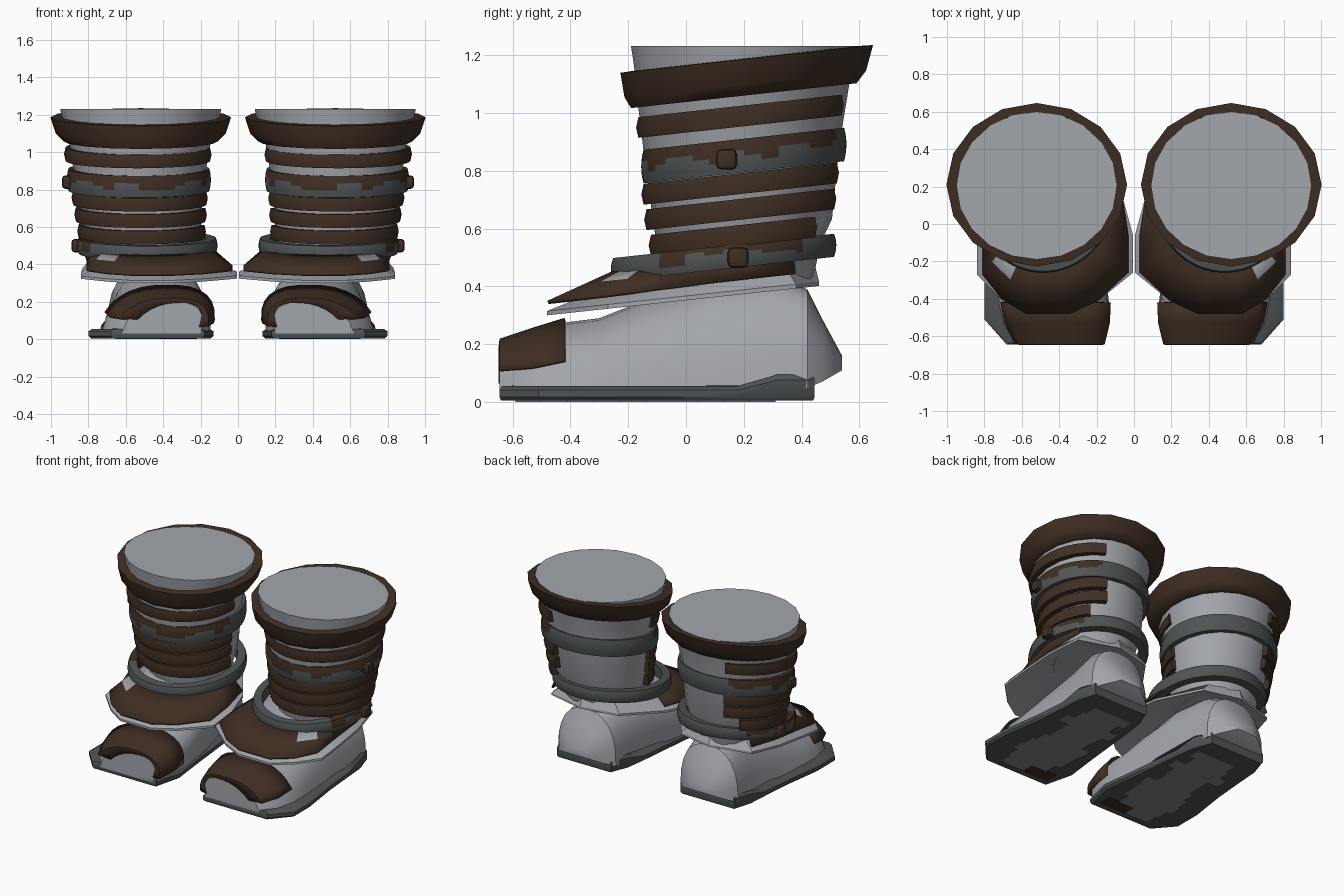
import bpy, bmesh, math, random
from mathutils import Vector

random.seed(4)
cube = bpy.data.objects.get("Cube")
if cube:
    bpy.data.objects.remove(cube, do_unlink=True)


def material(name, rgb):
    m = bpy.data.materials.new(name)
    m.use_nodes = True
    m.diffuse_color = (*rgb, 1)
    m.node_tree.nodes["Principled BSDF"].inputs["Base Color"].default_value = (*rgb, 1)
    return m


CLOTH = material("pale grey cloth", (0.365, 0.38, 0.41))
LEATHER = material("dark brown leather", (0.05, 0.028, 0.017))
STRAP = material("slate grey strap", (0.078, 0.088, 0.088))
TREAD = material("worn tread grey", (0.23, 0.235, 0.24))


def finish(name, bm, mats, angle=40, solid=0):
    """Make the left-hand part and mirror it for the other boot."""
    bmesh.ops.recalc_face_normals(bm, faces=bm.faces)
    mesh = bpy.data.meshes.new(name)
    bm.to_mesh(mesh)
    bm.free()
    for m in mats:
        mesh.materials.append(m)
    ob = bpy.data.objects.new(name, mesh)
    bpy.context.collection.objects.link(ob)
    bpy.ops.object.select_all(action="DESELECT")
    ob.select_set(True)
    bpy.context.view_layer.objects.active = ob
    bpy.ops.object.shade_smooth_by_angle(angle=math.radians(angle))
    if solid:
        ob.modifiers.new("Thickness", "SOLIDIFY").thickness = solid
    ob.modifiers.new("Pair", "MIRROR").use_mirror_merge = False


def loft(name, rings, mats, closed=True, caps=(True, True), tube=False,
         rule=None, angle=40, solid=0):
    """Skin a list of point rings; tube also joins the last ring to the first."""
    bm = bmesh.new()
    rows = [[bm.verts.new(p) for p in r] for r in rings]
    n = len(rows[0])
    pairs = list(zip(rows, rows[1:] + rows[:1])) if tube else list(zip(rows, rows[1:]))
    for j, (a, b) in enumerate(pairs):
        for i in range(n if closed else n - 1):
            k = (i + 1) % n
            f = bm.faces.new((a[i], a[k], b[k], b[i]))
            if rule:
                f.material_index = rule(i, j)
    if tube and not closed:
        bm.faces.new([r[0] for r in rows])
        bm.faces.new([r[-1] for r in rows])
    elif not tube:
        for use, r in zip(caps, (rows[0], rows[-1])):
            if use:
                bm.faces.new(r)
    finish(name, bm, mats, angle, solid)


def ring(cx, cy, rx, ry, z, slope=0.11, n=20, start=0, end=360):
    full = end - start == 360
    pts = []
    for i in range(n):
        a = math.radians(start + (end - start) * i / (n if full else n - 1))
        y = cy + ry * math.sin(a)
        pts.append(Vector((cx + rx * math.cos(a), y, z + slope * (y - 0.2))))
    return pts


# Leg shaft with a level top
loft("boot_shaft", [ring(0.5, 0.19, 0.25, 0.25, 0.4), ring(0.505, 0.19, 0.29, 0.275, 0.52),
                    ring(0.515, 0.2, 0.315, 0.305, 0.6),
                    ring(0.525, 0.195, 0.345, 0.335, 0.85), ring(0.525, 0.2, 0.38, 0.365, 1.06),
                    ring(0.52, 0.21, 0.42, 0.385, 1.17),
                    ring(0.52, 0.205, 0.43, 0.395, 1.231, 0)], [CLOTH])

# Flared top cuff
loft("top_cuff", [ring(0.52, 0.2, 0.37, 0.36, 1.06, n=16), ring(0.52, 0.2, 0.415, 0.39, 1.06, n=16),
                  ring(0.52, 0.205, 0.455, 0.418, 1.1, n=16), ring(0.52, 0.21, 0.483, 0.437, 1.186, n=16),
                  ring(0.52, 0.21, 0.42, 0.39, 1.188, n=16)], [LEATHER], tube=True, angle=50)


def band(name, cx, cy, rx, ry, z, h, mats, start=-175, end=60, n=26, rule=None, levels=2):
    """A wrapped strip with a slightly bulging outer face."""
    rings = [ring(cx, cy, rx - 0.06, ry - 0.06, z - h, n=n, start=start, end=end)]
    for k in range(levels + 1):
        t = 2 * k / levels - 1
        g = -0.008 * t * t
        rings.append(ring(cx, cy, rx + g, ry + g, z + h * t, n=n, start=start, end=end))
    rings.append(ring(cx, cy, rx - 0.06, ry - 0.06, z + h, n=n, start=start, end=end))
    loft(name, rings, mats, closed=end - start == 360, tube=True, rule=rule)


# Leather wraps over the front and outer side
for name, cx, rx, ry, z, h, end in (("wrap_top", 0.535, 0.395, 0.373, 0.99, 0.036, 68),
                                    ("wrap_middle", 0.525, 0.365, 0.355, 0.757, 0.036, 68),
                                    ("wrap_lower", 0.52, 0.355, 0.345, 0.668, 0.036, 68),
                                    ("wrap_bottom", 0.515, 0.345, 0.33, 0.578, 0.036, 50)):
    band(name, cx, 0.2, rx, ry, z, h, [LEATHER], end=end)


# Straps all round, with ragged leather covering the upper edge in front
def ragged(n, first, last, depths):
    depth = [random.choice(depths) for _ in range(n // 2 + 1)]

    def rule(i, j):
        deg = 360 * i / n - 180
        return 1 if first < deg < last and j > depth[i // 2] else 0
    return rule


band("upper_strap", 0.53, 0.2, 0.385, 0.355, 0.853, 0.058, [STRAP, LEATHER], -180, 180, 72,
     ragged(72, -175, 65, (2, 3, 4, 4)), 6)
band("ankle_strap", 0.485, 0.13, 0.375, 0.39, 0.508, 0.04, [STRAP, LEATHER], -180, 180, 72,
     ragged(72, -38, 45, (2, 3, 4, 5)), 6)

# Round studs on the outer side
for name, x, y, z in (("upper_stud", 0.905, 0.14, 0.84), ("ankle_stud", 0.855, 0.18, 0.5)):
    bm = bmesh.new()
    bmesh.ops.create_cube(bm, size=0.072)
    bmesh.ops.bevel(bm, geom=bm.edges[:], offset=0.018, segments=2, affect="EDGES", profile=0.5)
    bmesh.ops.translate(bm, verts=bm.verts, vec=(x, y, z))
    finish(name, bm, [LEATHER])

# Ankle skirt: polygonal flare, ordered outer back, front, inner, back
OUTLINE = [(0.78, 0.38), (0.83, 0.15), (0.84, -0.1), (0.84, -0.27), (0.71, -0.4), (0.58, -0.48),
           (0.34, -0.48), (0.19, -0.41), (0.005, -0.26), (0.005, -0.06), (0.06, 0.14),
           (0.24, 0.4), (0.5, 0.46)]


def skirt_ring(lift, scale=1.0, low=0.0, high=1.0):
    c = Vector((0.45, 0))
    pts = [c + (Vector(p) - c) * scale for p in OUTLINE]
    return [Vector((max(low, min(p.x, high)), p.y, 0.352 + lift + 0.108 * p.y)) for p in pts]


def ankle_ring(rx, ry, z):
    out = []
    for x, y in OUTLINE:
        a = math.atan2(y - 0.13, x - 0.49)
        py = 0.13 + ry * math.sin(a)
        out.append(Vector((0.49 + rx * math.cos(a), py, z + 0.1 * (py - 0.2))))
    return out


loft("ankle_skirt", [skirt_ring(0.03, 0.75), skirt_ring(0), skirt_ring(0.015),
                     ankle_ring(0.25, 0.31, 0.475)], [CLOTH], angle=25)

# Leather instep flap with one worn patch below the strap
hem, collar = skirt_ring(0.05, 1, 0.03, 0.81)[:11], ankle_ring(0.345, 0.37, 0.505)[:11]
middle = [a.lerp(b, 0.55) for a, b in zip(hem, collar)]
loft("instep_flap", [hem, middle, collar], [LEATHER, CLOTH], closed=False, caps=(False, False),
     rule=lambda i, j: int(i == 3 and j == 1), angle=25, solid=0.012)


# Foot: arched sections from toe to heel
def arch(y, x0, x1, low, top, t0=0, t1=180, n=13, skew=0.06):
    pts = []
    for i in range(n):
        t = math.radians(t0 + (t1 - t0) * i / (n - 1))
        s, c = math.sin(t), math.cos(t)
        x = (x0 + x1) / 2 + (x1 - x0) / 2 * math.copysign(abs(c) ** 0.8, c) - skew * s
        pts.append(Vector((x, y, low + (top - low) * max(s, 0) ** 0.8)))
    return pts


loft("foot", [arch(-0.645, 0.2, 0.62, 0.03, 0.2), arch(-0.55, 0.16, 0.7, 0.03, 0.24),
              arch(-0.42, 0.15, 0.73, 0.03, 0.275), arch(-0.3, 0.16, 0.73, 0.03, 0.29),
              arch(-0.15, 0.18, 0.72, 0.03, 0.35), arch(0.1, 0.22, 0.7, 0.03, 0.42),
              arch(0.3, 0.24, 0.7, 0.03, 0.44, skew=0.02), arch(0.42, 0.25, 0.7, 0.05, 0.39, skew=0),
              arch(0.47, 0.3, 0.66, 0.07, 0.29, skew=0),
              arch(0.54, 0.4, 0.56, 0.11, 0.16, skew=0)], [CLOTH], angle=35)

# Leather toe cap, lower on the inner side, with an arched opening in front
loft("toe_cap", [arch(-0.42, 0.13, 0.745, 0.05, 0.292, 18, 172),
                 arch(-0.53, 0.135, 0.72, 0.04, 0.258, 17, 172),
                 arch(-0.645, 0.165, 0.67, 0.03, 0.22, 20, 172),
                 arch(-0.648, 0.22, 0.58, 0.03, 0.195, 22, 172, skew=0.09)],
     [LEATHER], closed=False, caps=(False, False), solid=0.01)

# Flat sole with a raised heel edge
FOOTPRINT = [(0.18, -0.645), (0.68, -0.645), (0.8, -0.51), (0.8, -0.33), (0.76, -0.05), (0.74, 0.18),
             (0.73, 0.32), (0.69, 0.445), (0.27, 0.445), (0.22, 0.32), (0.2, 0.18), (0.16, -0.2),
             (0.13, -0.45)]


def sole_ring(z, inset=0.0, rise=0.0):
    c = Vector((0.47, -0.1))
    return [Vector((c.x + (x - c.x) * (1 - inset), c.y + (y - c.y) * (1 - inset / 4),
                    z + (rise if y > 0.3 else 0))) for x, y in FOOTPRINT]


loft("sole", [sole_ring(0.005, 0.04), sole_ring(0.018), sole_ring(0.042, 0, 0.035),
              sole_ring(0.055, 0.06, 0.04)], [STRAP])

# Worn tread strips under the sole, and a leather patch at the inner toe
strips = [(0.24 + random.uniform(0, 0.08), 0.69 - random.uniform(0, 0.12), -0.5 + 0.09 * k, 0)
          for k in range(9)]
bm = bmesh.new()
for x0, x1, y0, index in strips + [(0.22, 0.42, -0.59, 1), (0.42, 0.6, -0.59, 0)]:
    before = set(bm.faces)
    cell = bmesh.ops.create_cube(bm, size=1)["verts"]
    bmesh.ops.scale(bm, verts=cell, vec=(x1 - x0, 0.09, 0.006))
    bmesh.ops.translate(bm, verts=cell, vec=((x0 + x1) / 2, y0 + 0.045, 0.003))
    for f in set(bm.faces) - before:
        f.material_index = index
finish("sole_tread", bm, [TREAD, LEATHER])
